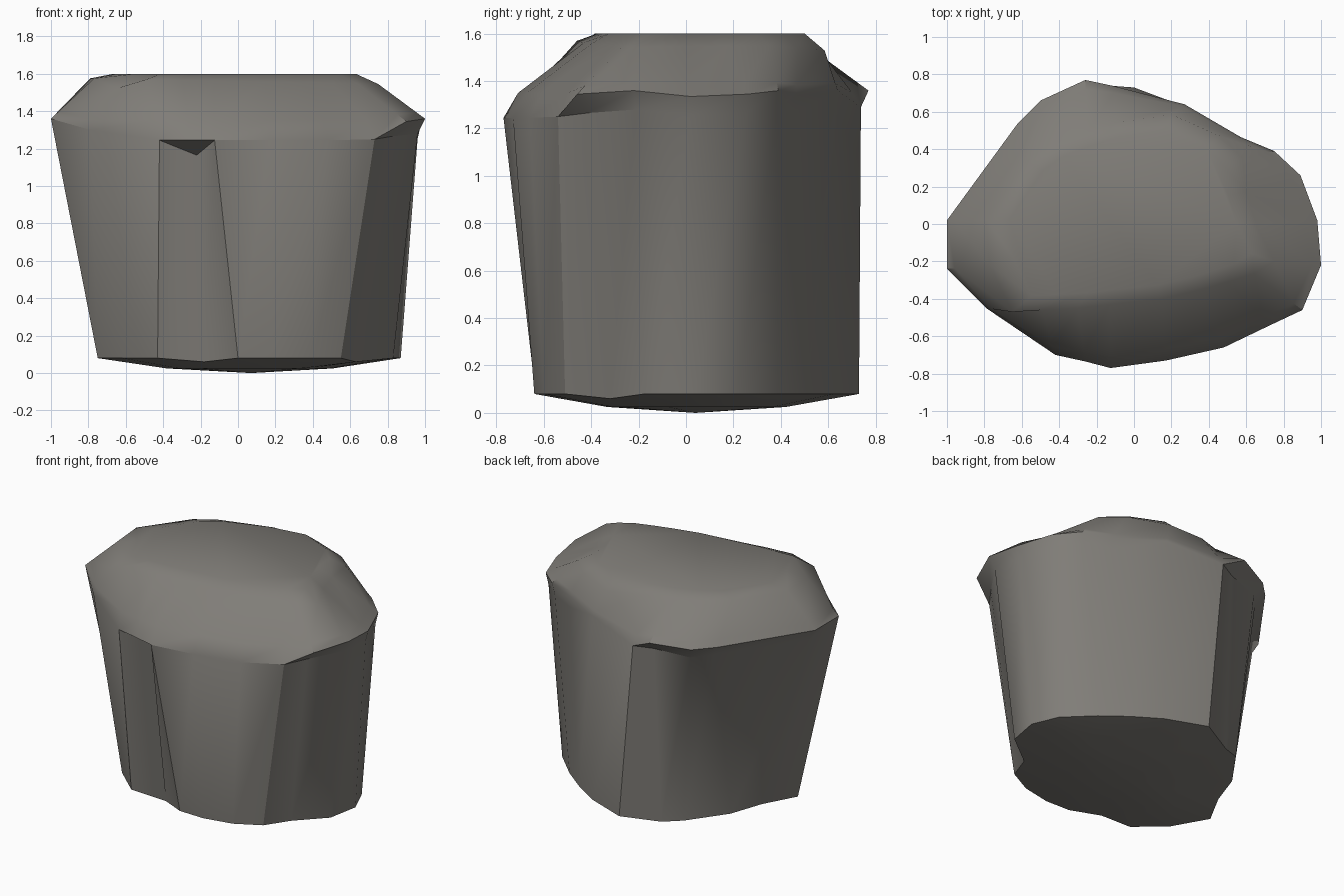
import bpy
import bmesh
import math
from mathutils import Vector

cube = bpy.data.objects.get("Cube")
if cube:
    bpy.data.objects.remove(cube, do_unlink=True)

# Columns around the boulder, counter-clockwise from its -x corner:
# foot x, foot y, lip x, lip y, lip z, undercut below the lip
COLUMNS = [
    (-.75, -.15, -1, -.24, 1.36, 0),
    (-.62, -.38, -.79, -.45, 1.3, 0),
    (-.43, -.55, -.42, -.7, 1.245, 0),
    (-.18, -.53, -.26, -.735, 1.245, .15),
    (0, -.635, -.125, -.77, 1.245, 0),
    (.18, -.64, .17, -.73, 1.245, 0),
    (.38, -.6, .48, -.66, 1.245, 0),
    (.55, -.51, .73, -.54, 1.25, 0),
    (.63, -.32, .9, -.46, 1.345, .09),
    (.83, -.175, 1, -.22, 1.36, .04),
    (.87, .04, .98, .02, 1.335, .02),
    (.795, .215, .89, .26, 1.345, .02),
    (.62, .386, .75, .39, 1.36, .02),
    (.46, .51, .57, .465, 1.35, .01),
    (.276, .626, .27, .64, 1.36, 0),
    (0, .73, -.11, .738, 1.29, 0),
    (-.24, .61, -.26, .77, 1.36, .12),
    (-.37, .55, -.5, .66, 1.335, .07),
    (-.55, .3, -.62, .54, 1.34, .08),
    (-.63, .07, -1, .02, 1.36, .05),
]
# Outline of the shoulder where the slope turns into the flat top
SHOULDERS = [
    (-.77, -.22), (-.65, -.47), (-.49, -.46), (-.3, -.45), (-.13, -.43),
    (.15, -.4), (.36, -.35), (.5, -.31), (.64, -.265), (.75, -.2),
    (.65, 0), (.6, .17), (.58, .35), (.46, .47), (.2, .585),
    (-.1, .54), (-.25, .49), (-.45, .42), (-.58, .33), (-.79, .02),
]
HEIGHT = 1.6
FOOT = 0.08
CREASE = math.radians(34)


def foot_point(c):
    # the recessed valleys dip slightly
    dip = 0.02 if c[5] > 0.085 else 0
    return Vector((c[0], c[1], FOOT - dip))


def lip_point(c):
    return Vector(c[2:5])


def wall_point(c):
    drop = 0.08 if c[5] else 0
    keep = 1 - c[5]
    return Vector((c[2] * keep, c[3] * keep, c[4] - drop))


def shoulder_point(c, spot):
    # the shoulder sits lower where the slope below it is short
    lip = lip_point(c)
    run = (Vector(spot) - lip.xy).length
    z = min(1.56 - 0.02 * spot[0], lip.z + run + 0.08)
    return Vector((*spot, z))


def rim_point(lip, shoulder):
    p = lip.lerp(shoulder, 0.18)
    p.z = max(p.z, 1.35)
    return p


def crown_point(shoulder):
    p = Vector((0, 0.06, HEIGHT)).lerp(shoulder, 0.84)
    p.z = HEIGHT
    return p


def belly_point(c):
    return Vector((c[0] * 0.55 + 0.03, c[1] * 0.55 + 0.02, 0.025))


def bridge(bm, lower, upper):
    count = len(lower)
    for i in range(count):
        j = (i + 1) % count
        bm.faces.new((lower[i], lower[j], upper[j], upper[i]))


def is_crease(edge):
    # convex breaks and undercuts stay crisp; valleys and the cap are soft
    a, b = (v.co for v in edge.verts)
    angle = edge.calc_face_angle_signed(0)
    level = abs(a.z - b.z) < 0.2
    below_cap = min(a.z, b.z) < 1.37
    if level:
        return below_cap and abs(angle) > CREASE
    return below_cap and angle > CREASE and min(a.x, b.x) < 0.8


# Loft the rings from the underside to the flat top
lips = [lip_point(c) for c in COLUMNS]
shoulders = [shoulder_point(c, s) for c, s in zip(COLUMNS, SHOULDERS)]
levels = [
    [belly_point(c) for c in COLUMNS],
    [foot_point(c) for c in COLUMNS],
    [wall_point(c) for c in COLUMNS],
    lips,
    [rim_point(a, b) for a, b in zip(lips, shoulders)],
    shoulders,
    [crown_point(s) for s in shoulders],
]
bm = bmesh.new()
rings = [[bm.verts.new(p) for p in level] for level in levels]
for lower, upper in zip(rings, rings[1:]):
    bridge(bm, lower, upper)
bm.faces.new(rings[-1])

# Shallow pointed underside
tip = bm.verts.new((0.07, 0.04, 0))
belly = rings[0]
for a, b in zip(belly, belly[1:] + belly[:1]):
    bm.faces.new((tip, b, a))

# Columns without undercut share their wall and lip points
bmesh.ops.remove_doubles(bm, verts=bm.verts[:], dist=0.0005)
bmesh.ops.recalc_face_normals(bm, faces=bm.faces[:])

# Smooth faces with crisp breaks
bm.normal_update()
for face in bm.faces:
    face.smooth = True
for edge in bm.edges:
    edge.smooth = not is_crease(edge)

mesh = bpy.data.meshes.new("boulder")
bm.to_mesh(mesh)
bm.free()
boulder = bpy.data.objects.new("boulder", mesh)
bpy.context.collection.objects.link(boulder)

# Warm grey stone
stone = bpy.data.materials.new("warm grey stone")
stone.use_nodes = True
colour = (0.215, 0.205, 0.187, 1)
stone.diffuse_color = colour
for node in stone.node_tree.nodes:
    if node.type == 'BSDF_PRINCIPLED':
        node.inputs["Base Color"].default_value = colour
mesh.materials.append(stone)
